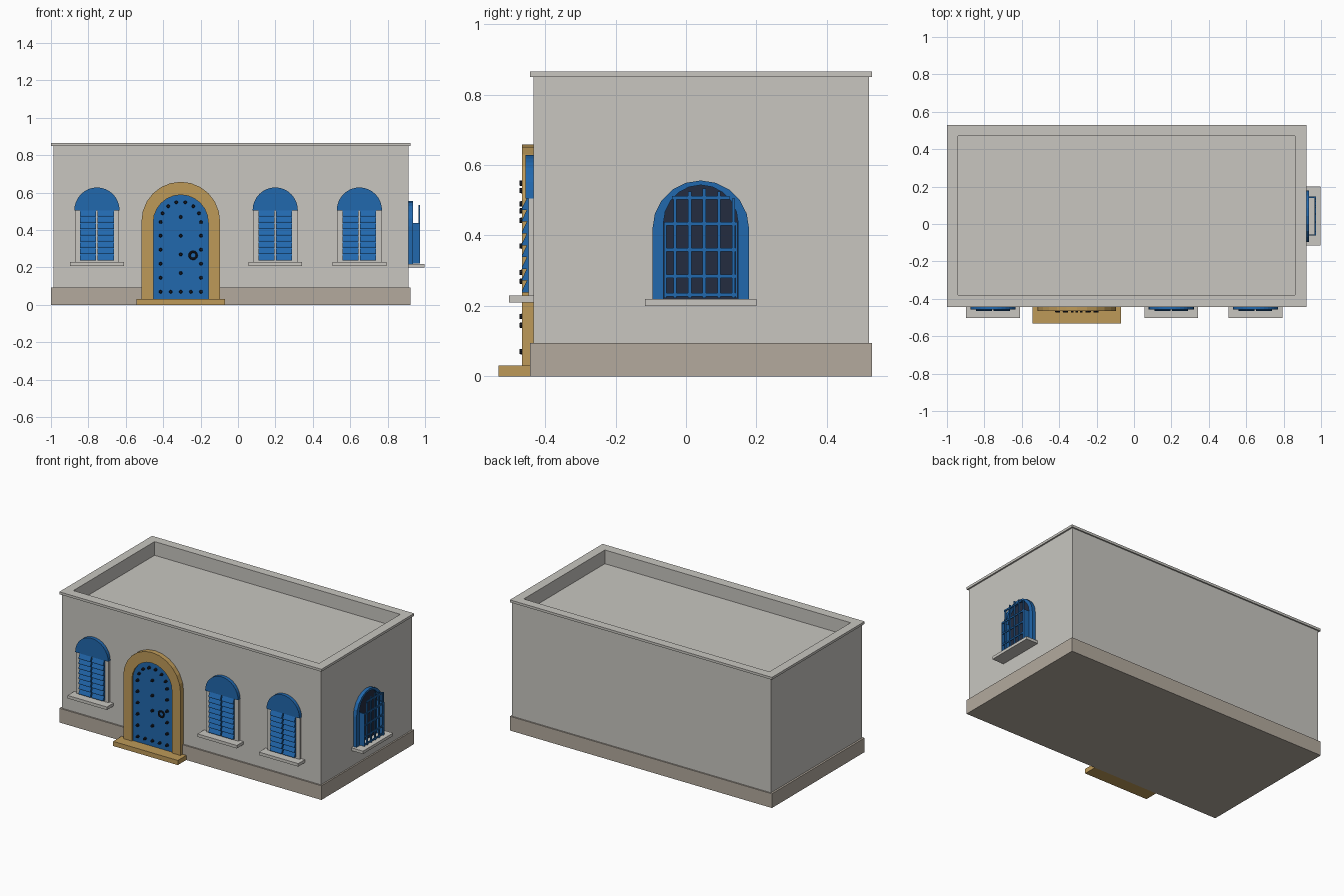
import bpy, bmesh, math
from mathutils import Matrix, Vector

if "Cube" in bpy.data.objects:
    bpy.data.objects.remove(bpy.data.objects["Cube"])

WALL_Y, WALL_X = -0.433, 0.912      # front and right wall planes


def material(name, rgb):
    m = bpy.data.materials.new(name)
    lin = [((c / 255 + 0.055) / 1.055) ** 2.4 for c in rgb]
    m.diffuse_color = (*lin, 1)
    m.use_nodes = True
    m.node_tree.nodes["Principled BSDF"].inputs["Base Color"].default_value = m.diffuse_color
    return m


STONE = material("pale_plaster", (200, 198, 192))
PLINTH = material("plinth_stone", (179, 170, 158))
BLUE = material("blue_paint", (33, 104, 174))
SAND = material("sandstone", (190, 154, 89))
GLASS = material("dark_glass", (35, 44, 64))
IRON = material("black_iron", (22, 26, 36))


def finish(bm, name, mat):
    bmesh.ops.recalc_face_normals(bm, faces=bm.faces)
    me = bpy.data.meshes.new(name)
    bm.to_mesh(me)
    bm.free()
    me.materials.append(mat)
    ob = bpy.data.objects.new(name, me)
    bpy.context.collection.objects.link(ob)
    return ob


def loft(bm, rings, closed=False):
    """Skin a run of equal-length point rings; cap the ends unless closed."""
    vs = [[bm.verts.new(p) for p in r] for r in rings]
    n = len(vs[0])
    pairs = list(zip(vs, vs[1:])) + ([(vs[-1], vs[0])] if closed else [])
    for a, b in pairs:
        for i in range(n):
            j = (i + 1) % n
            bm.faces.new((a[i], a[j], b[j], b[i]))
    if not closed:
        bm.faces.new(vs[0])
        bm.faces.new(vs[-1])


def rect(x0, x1, y0, y1, z):
    return [(x0, y0, z), (x1, y0, z), (x1, y1, z), (x0, y1, z)]


# Local wall coordinates: u along the wall, d outward, z up
def front(cx):
    return lambda u, d, z: (cx + u, WALL_Y - d, z)


def side(cy):
    return lambda u, d, z: (WALL_X + d, cy + u, z)


def block(bm, at, u0, u1, d0, d1, z0, z1):
    loft(bm, [[at(u0, d0, z), at(u1, d0, z), at(u1, d1, z), at(u0, d1, z)] for z in (z0, z1)])


def box(name, mat, at, *dims):
    bm = bmesh.new()
    block(bm, at, *dims)
    return finish(bm, name, mat)


def arch(half, base, spring, top, n):
    pts = [(half * math.cos(math.pi * i / n), spring + (top - spring) * math.sin(math.pi * i / n))
           for i in range(n + 1)]
    return [(half, base)] + pts + [(-half, base)] if base < spring else pts


def arch_plate(name, mat, at, pts, d0, d1):
    bm = bmesh.new()
    loft(bm, [[at(u, d, z) for u, z in pts] for d in (d0, d1)])
    return finish(bm, name, mat)


def arch_band(name, mat, at, outer, inner, depth):
    bm = bmesh.new()
    loft(bm, [[at(o[0], 0, o[1]), at(o[0], depth, o[1]), at(i[0], depth, i[1]), at(i[0], 0, i[1])]
              for o, i in zip(outer, inner)])
    return finish(bm, name, mat)


# Walls with sunken flat roof
bm = bmesh.new()
out, inn = (-0.987, 0.912, -0.433, 0.519), (-0.941, 0.861, -0.38, 0.47)
loft(bm, [rect(*out, 0.02), rect(*out, 0.85), rect(*inn, 0.85), rect(*inn, 0.775)])
finish(bm, "walls_and_roof", STONE)

# Coping round the parapet
cop = (-1.0, 0.922, -0.443, 0.528)
bm = bmesh.new()
loft(bm, [rect(*cop, 0.85), rect(*cop, 0.866), rect(*inn, 0.866), rect(*inn, 0.85)], closed=True)
finish(bm, "parapet_coping", STONE)

# Plinth
bm = bmesh.new()
loft(bm, [rect(*cop, 0), rect(*cop, 0.094)])
finish(bm, "plinth", PLINTH)

# Front windows: surround, sill, half-round head and louvred shutters
for k, cx in enumerate((-0.754, 0.199, 0.649), 1):
    at = front(cx)
    box(f"window_surround_{k}", STONE, at, -0.118, 0.118, -0.01, 0.014, 0.22, 0.52)
    box(f"window_sill_{k}", STONE, at, -0.144, 0.144, -0.01, 0.069, 0.209, 0.229)
    arch_plate(f"window_head_{k}", BLUE, at, arch(0.121, 0.505, 0.505, 0.628, 16), -0.005, 0.023)
    bm = bmesh.new()
    slats, z0, z1 = 8, 0.238, 0.506
    h = (z1 - z0) / slats
    for a, b in ((-0.09, -0.004), (0.004, 0.09)):
        block(bm, at, a, b, 0.010, 0.019, z0, z1)
        for s in range(slats):
            z = z0 + s * h
            prof = [(0.017, z), (0.032, z), (0.032, z + 0.006), (0.019, z + h), (0.017, z + h)]
            loft(bm, [[at(u, d, zz) for d, zz in prof] for u in (a, b)])
    finish(bm, f"shutters_{k}", BLUE)

# Doorway
at = front(-0.306)
arch_band("door_surround", SAND, at, arch(0.21, 0.02, 0.447, 0.658, 12),
          arch(0.147, 0.02, 0.441, 0.588, 12), 0.032)
arch_plate("door_leaf", BLUE, at, arch(0.147, 0.02, 0.441, 0.588, 12), -0.005, 0.022)
box("door_step", SAND, at, -0.237, 0.237, -0.01, 0.099, 0, 0.031)

# Door studs: edge columns, bottom row, centre column and arch
studs = [(s * 0.108, 0.07 + 0.075 * i) for s in (-1, 1) for i in range(5)]
studs += [(u, 0.07) for u in (-0.054, 0.054)]
studs += [(0, 0.07 + 0.1 * i) for i in range(5)]
studs += [(0.108 * math.cos(math.pi * i / 7), 0.443 + 0.108 * math.sin(math.pi * i / 7)) for i in range(8)]
bm = bmesh.new()
for u, z in studs:
    m = Matrix.Translation(Vector(at(u, 0.029, z))) @ Matrix.Rotation(math.pi / 2, 4, 'X')
    bmesh.ops.create_cone(bm, cap_ends=True, segments=8, radius1=0.010, radius2=0.007, depth=0.020, matrix=m)
finish(bm, "door_studs", IRON)

# Door ring handle
bpy.ops.mesh.primitive_torus_add(location=at(0.066, 0.028, 0.265), rotation=(math.pi / 2, 0, 0),
                                 major_segments=16, minor_segments=6, major_radius=0.019, minor_radius=0.006)
bpy.context.object.name = "door_ring"
bpy.context.object.data.materials.append(IRON)

# Side window: frame, glass and sill
at = side(0.042)
arch_band("side_window_frame", BLUE, at, arch(0.137, 0.215, 0.42, 0.556, 10),
          arch(0.106, 0.215, 0.435, 0.543, 10), 0.024)
arch_plate("side_window_glass", GLASS, at, arch(0.106, 0.215, 0.435, 0.543, 10), -0.005, 0.006)
box("side_window_sill", STONE, at, -0.158, 0.158, -0.01, 0.086, 0.2, 0.219)

# Projecting grille: uprights, crossbars returning to the wall, side plates
bm = bmesh.new()
D0, D1 = 0.052, 0.061
for u, top in zip((-0.073, -0.0315, 0.01, 0.0515, 0.093), (0.505, 0.525, 0.533, 0.525, 0.505)):
    block(bm, at, u - 0.0045, u + 0.0045, D0, D1, 0.222, top)
for z, half in ((0.232, 0.104), (0.284, 0.104), (0.359, 0.104), (0.433, 0.104), (0.507, 0.082)):
    block(bm, at, -half, half, D0 + 0.001, D1 - 0.001, z - 0.005, z + 0.005)
for u in (-0.101, 0.101):
    block(bm, at, u - 0.003, u + 0.003, 0.005, D1 - 0.001, 0.222, 0.438)
finish(bm, "side_window_grille", BLUE)
